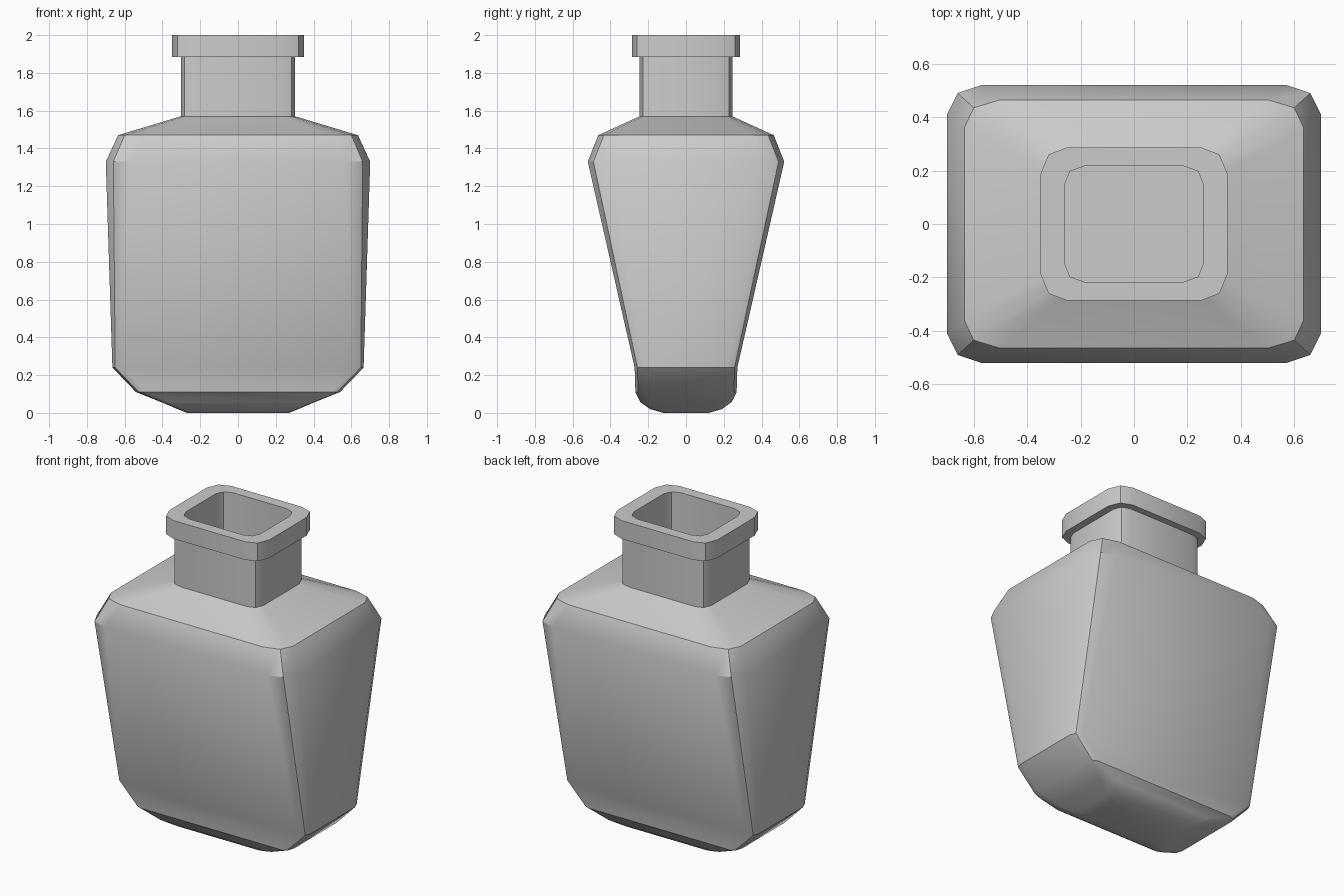
import bpy, bmesh, math

if "Cube" in bpy.data.objects:
    bpy.data.objects.remove(bpy.data.objects["Cube"])


def ring_points(hx, hy, ax, ay, mx, my):
    """Rectangle whose corners are cut by two facets.
    ax, ay: full corner cut; mx, my: inset of the middle corner point."""
    q = [(hx, hy - ay), (hx - mx, hy - my), (hx - ax, hy)]
    pts = list(q)
    pts += [(-x, y) for x, y in reversed(q)]
    pts += [(-x, -y) for x, y in q]
    pts += [(x, -y) for x, y in reversed(q)]
    return pts


def loft(name, rings, cap_start, cap_end, crease_z=None):
    bm = bmesh.new()
    loops = [[bm.verts.new((x, y, z)) for x, y in ring_points(*r)]
             for z, *r in rings]
    for a, b in zip(loops, loops[1:]):
        n = len(a)
        for i in range(n):
            j = (i + 1) % n
            bm.faces.new((a[i], a[j], b[j], b[i]))
    if cap_start:
        bm.faces.new(list(reversed(loops[0])))
    if cap_end:
        bm.faces.new(loops[-1])
    bm.normal_update()
    for f in bm.faces:
        f.smooth = True
    for e in bm.edges:
        e.smooth = e.calc_face_angle(0) < math.radians(36)
        # crisp front and back edge above the rounded base
        if crease_z is not None and all(
                abs(v.co.z - crease_z) < 1e-4 and abs(v.co.y) > 0.24
                for v in e.verts):
            e.smooth = False
    me = bpy.data.meshes.new(name)
    bm.to_mesh(me)
    bm.free()
    ob = bpy.data.objects.new(name, me)
    bpy.context.collection.objects.link(ob)
    return ob


# Tapered body: rounded base, flaring walls, chamfer, sloped shoulder
loft("bottle_body", [
    (0.00, 0.27, 0.12, 0.04, 0.04, 0.012, 0.012),
    (0.02, 0.32, 0.19, 0.04, 0.045, 0.012, 0.012),
    (0.058, 0.41, 0.243, 0.04, 0.05, 0.012, 0.012),
    (0.11, 0.54, 0.268, 0.045, 0.055, 0.014, 0.014),
    (0.24, 0.665, 0.272, 0.052, 0.055, 0.015, 0.015),
    (1.33, 0.70, 0.52, 0.13, 0.11, 0.04, 0.03),
    (1.47, 0.635, 0.465, 0.135, 0.105, 0.035, 0.03),
    (1.57, 0.303, 0.245, 0.07, 0.065, 0.02, 0.017),
], True, False, crease_z=0.11)

# Neck with projecting lip and hollow mouth
loft("neck_and_lip", [
    (1.57, 0.303, 0.245, 0.07, 0.065, 0.02, 0.017),
    (1.885, 0.303, 0.245, 0.07, 0.065, 0.02, 0.017),
    (1.885, 0.35, 0.287, 0.10, 0.10, 0.03, 0.027),
    (2.00, 0.35, 0.287, 0.10, 0.10, 0.03, 0.027),
    (2.00, 0.26, 0.217, 0.075, 0.07, 0.02, 0.02),
    (1.57, 0.26, 0.217, 0.075, 0.07, 0.02, 0.02),
], False, True)
